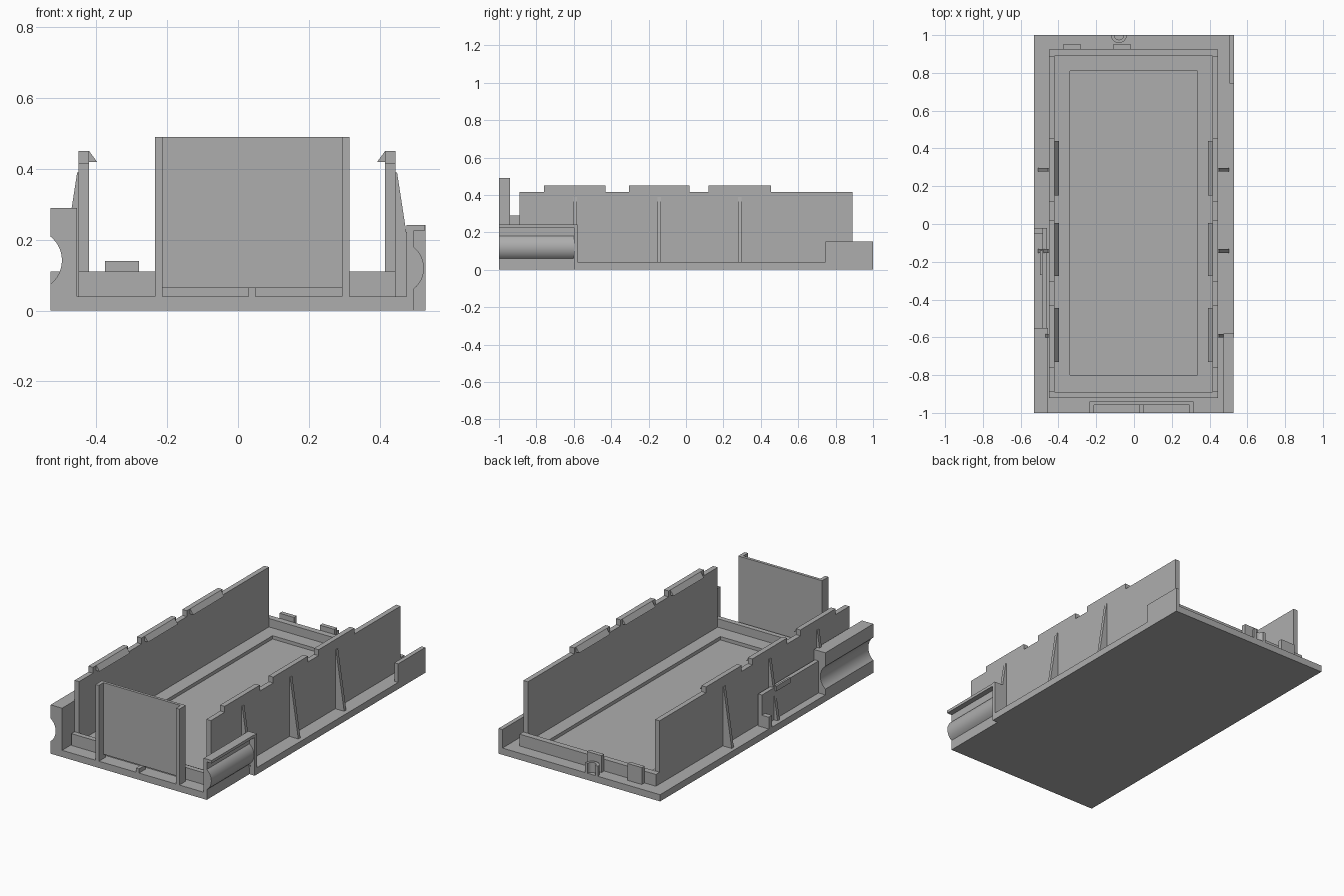
import bpy, bmesh, math

cube = bpy.data.objects.get("Cube")
if cube:
    bpy.data.objects.remove(cube)

GREY = (0.42, 0.42, 0.42, 1)
grey = bpy.data.materials.new("plain grey")
grey.use_nodes = True
grey.diffuse_color = GREY
grey.node_tree.nodes["Principled BSDF"].inputs["Base Color"].default_value = GREY


def prism(name, points, axis, start, end, smooth=False):
    """Extrude a closed outline along y (points are x, z) or z (points are x, y)."""
    bm = bmesh.new()
    place = {"y": lambda p, t: (p[0], t, p[1]), "z": lambda p, t: (p[0], p[1], t)}[axis]
    low = [bm.verts.new(place(p, start)) for p in points]
    high = [bm.verts.new(place(p, end)) for p in points]
    bm.faces.new(low)
    bm.faces.new(high[::-1])
    for i in range(len(points)):
        j = (i + 1) % len(points)
        bm.faces.new((low[j], low[i], high[i], high[j]))
    bmesh.ops.recalc_face_normals(bm, faces=bm.faces[:])
    mesh = bpy.data.meshes.new(name)
    bm.to_mesh(mesh)
    bm.free()
    mesh.materials.append(grey)
    obj = bpy.data.objects.new(name, mesh)
    bpy.context.collection.objects.link(obj)
    if smooth:
        bpy.ops.object.select_all(action="DESELECT")
        obj.select_set(True)
        bpy.context.view_layer.objects.active = obj
        bpy.ops.object.shade_smooth_by_angle(angle=math.radians(30))
    return obj


def box(name, x0, x1, y0, y1, z0, z1):
    return prism(name, [(x0, y0), (x1, y0), (x1, y1), (x0, y1)], "z", z0, z1)


def arc(cx, cz, radius, half_angle, steps=12):
    """Points of an arc bulging to +x, from bottom to top."""
    angles = [half_angle * (2 * i / steps - 1) for i in range(steps + 1)]
    return [(cx + radius * math.cos(a), cz + radius * math.sin(a)) for a in angles]


BASE = 0.04
FLOOR = 0.06
RIM = 0.11

# Base plate, stepped in beside the front left rail
prism("base_plate", [(-0.53, -1), (0.495, -1), (0.495, -0.6), (0.53, -0.6),
                     (0.53, 1), (-0.53, 1)], "z", 0, BASE)

# Tray floor as a frame around the sunken middle
box("floor_right", -0.43, -0.34, -0.9, 0.9, BASE, FLOOR)
box("floor_left", 0.335, 0.42, -0.9, 0.9, BASE, FLOOR)
box("floor_front", -0.34, 0.335, -0.9, -0.8, BASE, FLOOR)
box("floor_back", -0.34, 0.335, 0.81, 0.9, BASE, FLOOR)

# Low end walls
box("front_end_wall", -0.45, 0.445, -0.92, -0.89, BASE, RIM)
box("back_end_wall", -0.45, 0.445, 0.89, 0.925, BASE, RIM)

# Tall side walls with raised tabs, snap hooks and tapered ribs
TABS = [(-0.76, -0.43), (-0.305, 0.02), (0.12, 0.455)]
for side, inner, outer in (("right", -0.42, -0.45), ("left", 0.415, 0.445)):
    sign = 1 if inner > 0 else -1
    lo, hi = min(inner, outer), max(inner, outer)
    box(side + "_wall", lo, hi, -0.89, 0.89, BASE, 0.415)
    for start, end in TABS:
        box(side + "_tab", lo, hi, start, end, 0.415, 0.45)
        prism(side + "_snap_hook", [(inner, 0.45), (inner - sign * 0.022, 0.42),
                                    (inner, 0.42)], "y", start + 0.03, end - 0.015)
    for y in (-0.592, -0.143, 0.287):
        prism(side + "_rib", [(outer, BASE), (outer + sign * 0.058, BASE),
                              (outer + sign * 0.004, 0.39), (outer, 0.39)],
              "y", y - 0.01, y + 0.01)

# Front panel with forward flanges, standing on a small foot
box("front_panel", -0.235, 0.315, -0.957, -0.94, 0.065, 0.49)
box("front_panel_foot", 0.03, 0.05, -1, -0.94, BASE, 0.065)
for x in (-0.235, 0.293):
    box("front_panel_flange", x, x + 0.022, -1, -0.94, BASE, 0.49)

# Front left rail: lip above a rounded tongue, closed by an end plate
prism("left_rail", [(0.475, 0), (0.495, 0)] + arc(0.45, 0.12, 0.075, math.acos(0.6))
      + [(0.495, 0.225), (0.527, 0.225), (0.527, 0.242), (0.475, 0.242)],
      "y", -1, -0.6, True)
box("left_rail_end_plate", 0.475, 0.53, -0.6, -0.58, 0, 0.242)

# Front right block with a rounded groove
prism("right_grooved_block", [(-0.455, 0), (-0.53, 0)]
      + arc(-0.583, 0.142, 0.086, math.acos(0.053 / 0.086))
      + [(-0.53, 0.29), (-0.455, 0.29)], "y", -1, -0.55, True)

# Middle right low wall with end stop and bump
box("right_low_wall", -0.485, -0.46, -0.55, -0.02, BASE, 0.23)
box("right_low_wall_stop", -0.53, -0.46, -0.05, -0.02, BASE, 0.11)
box("right_low_wall_bump", -0.497, -0.485, -0.27, -0.14, 0.21, 0.24)

# Back left corner guard
box("back_corner_guard", 0.505, 0.53, 0.745, 1, BASE, 0.15)

# Back tabs and half ring socket
for x in (-0.375, -0.11):
    box("back_tab", x, x + 0.095, 0.925, 0.95, BASE, 0.14)


def half_circle(radius, steps=12):
    return [(-0.08 + radius * math.cos(math.pi * i / steps),
             1 - radius * math.sin(math.pi * i / steps)) for i in range(steps + 1)]


prism("back_half_ring", half_circle(0.042) + half_circle(0.025)[::-1],
      "z", BASE, 0.1, True)
